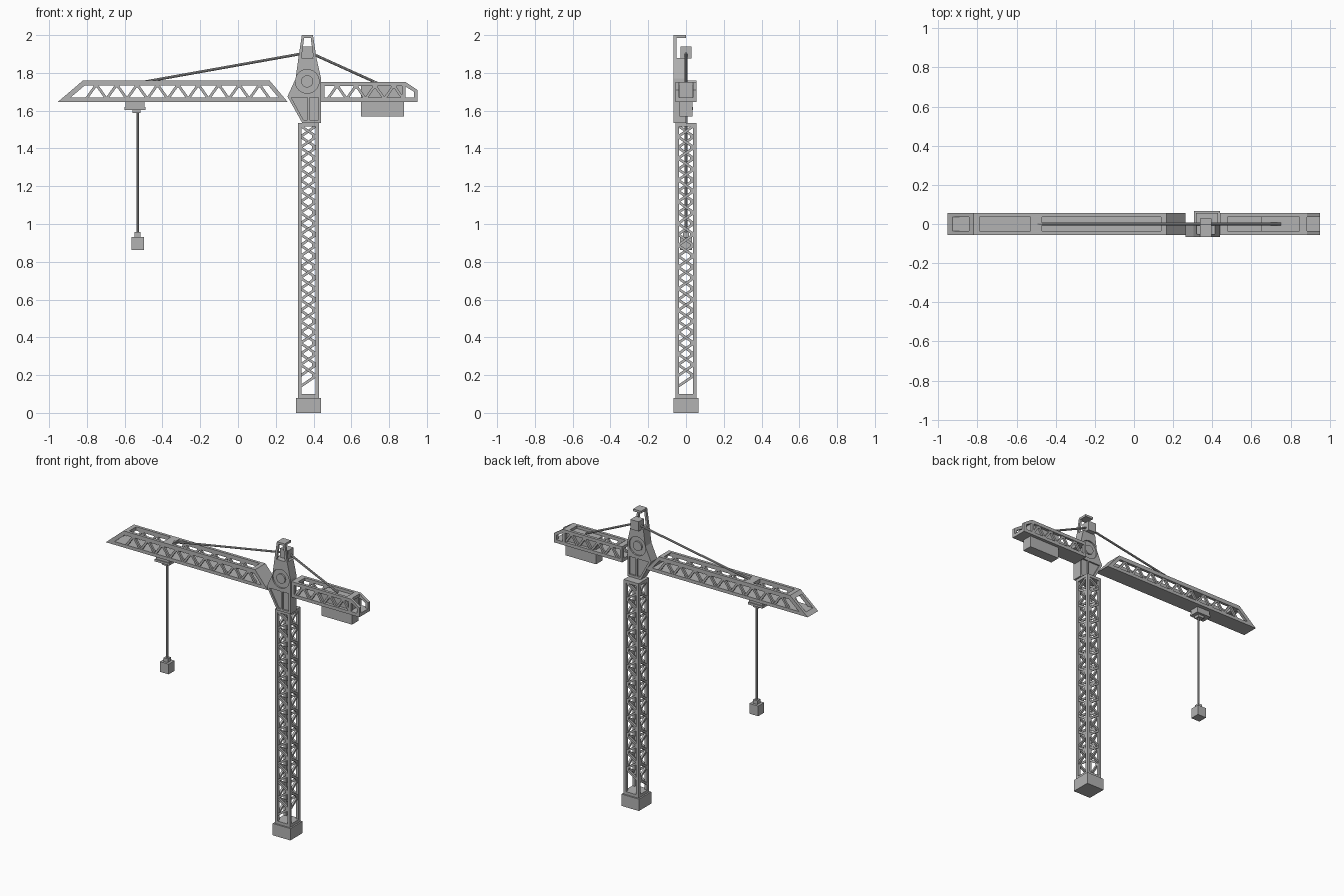
import bpy, bmesh
from math import pi
from mathutils import Matrix, Vector

cube = bpy.data.objects.get("Cube")
if cube:
    bpy.data.objects.remove(cube, do_unlink=True)

grey = bpy.data.materials.new("steel grey")
grey.use_nodes = True
GREY = (0.45, 0.45, 0.45, 1)
grey.diffuse_color = GREY
grey.node_tree.nodes["Principled BSDF"].inputs["Base Color"].default_value = GREY


def box(bm, x, y, z):
    """Box from three (low, high) ranges."""
    size = [r[1] - r[0] for r in (x, y, z)]
    mid = [(r[0] + r[1]) / 2 for r in (x, y, z)]
    bmesh.ops.create_cube(bm, size=1, matrix=Matrix.Translation(mid) @ Matrix.Diagonal((*size, 1)))


def prism(bm, outline, y0, y1):
    """Outline in the xz plane, extruded along y."""
    face = bm.faces.new([bm.verts.new((x, y0, z)) for x, z in outline])
    ext = bmesh.ops.extrude_face_region(bm, geom=[face])
    verts = [v for v in ext["geom"] if isinstance(v, bmesh.types.BMVert)]
    bmesh.ops.translate(bm, verts=verts, vec=(0, y1 - y0, 0))


def strut(bm, a, b, normal, width=0.014, depth=0.014):
    """Flat bar from a to b, its thickness along normal."""
    a, b, n = Vector(a), Vector(b), Vector(normal)
    d = (b - a).normalized()
    rot = Matrix((d, n, d.cross(n))).transposed().to_4x4()
    size = Matrix.Diagonal(((b - a).length, depth, width, 1))
    bmesh.ops.create_cube(bm, size=1, matrix=Matrix.Translation((a + b) / 2) @ rot @ size)


def rod(bm, a, b, radius, sides=8):
    a, b = Vector(a), Vector(b)
    rot = (b - a).to_track_quat("Z", "Y").to_matrix().to_4x4()
    bmesh.ops.create_cone(bm, cap_ends=True, segments=sides, radius1=radius, radius2=radius,
                          depth=(b - a).length, matrix=Matrix.Translation((a + b) / 2) @ rot)


def make(name, bm):
    bmesh.ops.recalc_face_normals(bm, faces=bm.faces[:])
    mesh = bpy.data.meshes.new(name)
    bm.to_mesh(mesh)
    bm.free()
    mesh.materials.append(grey)
    obj = bpy.data.objects.new(name, mesh)
    bpy.context.collection.objects.link(obj)
    return obj


def carve(obj, cutter):
    """Subtract the cutter, then throw it away."""
    mod = obj.modifiers.new("carve", "BOOLEAN")
    mod.operation, mod.solver, mod.object = "DIFFERENCE", "EXACT", cutter
    mesh = bpy.data.meshes.new_from_object(obj.evaluated_get(bpy.context.evaluated_depsgraph_get()))
    obj.modifiers.clear()
    obj.data = mesh
    bpy.data.objects.remove(cutter, do_unlink=True)


MAST_X = 0.373
HALF = 0.056
CHORD = 0.019
SIDES = ((-HALF, CHORD - HALF), (HALF - CHORD, HALF))

# Foundation block
bm = bmesh.new()
box(bm, (MAST_X - 0.066, MAST_X + 0.066), (-0.066, 0.066), (0, 0.08))
make("foundation", bm)

# Mast posts and end plates
bm = bmesh.new()
for x in SIDES:
    for y in SIDES:
        box(bm, (MAST_X + x[0], MAST_X + x[1]), y, (0.08, 1.535))
for z in ((0.08, 0.1), (1.515, 1.535)):
    box(bm, (MAST_X - HALF, MAST_X + HALF), (-HALF, HALF), z)
make("mast_posts", bm)

# Mast lattice: opposite faces are half a step out of phase
bm = bmesh.new()
STEP = 0.115
for axis in (0, 1):
    for side in (-1, 1):
        def at(u, z):
            p = (u, side * 0.046) if axis == 0 else (side * 0.046, u)
            return (MAST_X + p[0], p[1], z)
        normal = (0, 1, 0) if axis == 0 else (1, 0, 0)
        start = 0.14 if side < 0 else 0.14 + STEP / 2
        for k in range(12):
            z = start + k * STEP
            node = z + STEP / 2
            strut(bm, at(-0.042, z), at(0.042, node), normal)
            if z + STEP < 1.53:
                strut(bm, at(0.042, node), at(-0.042, z + STEP), normal)
            strut(bm, at(0.02, node), at(0.042, node), normal, 0.024)
make("mast_lattice", bm)


def side_lattice(bm, first, count, step, low, high):
    """Zigzag on both sides of an arm, with gussets under the top chord."""
    for y in (-0.046, 0.046):
        for k in range(count):
            x = first + k * step
            for s in (-1, 1):
                strut(bm, (x + s * step / 2, y, low), (x, y, high), (0, 1, 0))
            strut(bm, (x, y, high - 0.015), (x, y, high + 0.005), (0, 1, 0), 0.028)


# Main jib
bm = bmesh.new()
prism(bm, [(-0.953, 1.647), (0.262, 1.647), (0.243, 1.669), (-0.927, 1.669)], -HALF, HALF)
prism(bm, [(0.262, 1.647), (0.167, 1.76), (0.138, 1.76), (0.233, 1.647)], -HALF, HALF)
for y in SIDES:
    box(bm, (-0.82, 0.16), y, (1.733, 1.76))
    prism(bm, [(-0.953, 1.647), (-0.82, 1.76), (-0.78, 1.76), (-0.913, 1.647)], *y)
for x in ((-0.815, -0.79), (-0.53, -0.47)):
    box(bm, x, (-HALF, HALF), (1.735, 1.76))
prism(bm, [(-0.844, 1.74), (-0.82, 1.76), (-0.79, 1.76), (-0.82, 1.735)], -HALF, HALF)
side_lattice(bm, -0.75, 9, 0.108, 1.662, 1.738)
make("main_jib", bm)

# Counter jib with open sloping tail
bm = bmesh.new()
box(bm, (0.44, 0.95), (-HALF, HALF), (1.647, 1.669))
for y in SIDES:
    box(bm, (0.44, 0.88), y, (1.731, 1.753))
    box(bm, (0.44, 0.458), y, (1.647, 1.753))
    box(bm, (0.868, 0.886), y, (1.647, 1.75))
    prism(bm, [(0.86, 1.753), (0.885, 1.753), (0.95, 1.71), (0.95, 1.65),
               (0.932, 1.65), (0.932, 1.7), (0.88, 1.731), (0.86, 1.731)], *y)
for x in ((0.44, 0.477), (0.845, 0.885)):
    box(bm, x, (-HALF, HALF), (1.733, 1.753))
side_lattice(bm, 0.525, 4, 0.1, 1.662, 1.733)
make("counter_jib", bm)

# Counterweight
bm = bmesh.new()
box(bm, (0.65, 0.88), (-0.035, 0.035), (1.57, 1.735))
make("counterweight", bm)

# Tower head
bm = bmesh.new()
prism(bm, [(0.262, 1.675), (0.305, 1.77), (0.32, 1.88), (0.415, 1.88),
           (0.44, 1.77), (0.44, 1.535), (0.34, 1.535)], -0.066, 0)
head = make("tower_head", bm)

# Recessed panels and round ring grooves on both faces of the head
for y0, y1 in ((-0.08, -0.056), (-0.01, 0.02)):
    bm = bmesh.new()
    prism(bm, [(0.282, 1.67), (0.368, 1.67), (0.368, 1.55), (0.347, 1.55)], y0, y1)
    box(bm, (0.379, 0.426), (y0, y1), (1.55, 1.67))
    carve(head, make("panel_cutter", bm))
    bm = bmesh.new()
    rod(bm, (0.366, y0, 1.755), (0.366, y1, 1.755), 0.063, 32)
    carve(head, make("ring_cutter", bm))
bm = bmesh.new()
rod(bm, (0.366, -0.066, 1.755), (0.366, 0, 1.755), 0.032, 32)
make("slewing_hub", bm)

# Peak frame above the head
bm = bmesh.new()
centre = 0.3675
for s in (-1, 1):
    leg = [(0.0475, 1.88), (0.0295, 2.0), (0.0155, 2.0), (0.0315, 1.88)]
    prism(bm, [(centre + s * u, z) for u, z in leg], -0.066, -0.05)
box(bm, (0.338, 0.397), (-0.066, 0), (1.985, 2.0))
make("peak_frame", bm)

# Cable anchor block and stay cables
bm = bmesh.new()
box(bm, (0.336, 0.397), (-0.029, 0.029), (1.875, 1.94))
make("cable_anchor", bm)
bm = bmesh.new()
rod(bm, (-0.5, 0, 1.752), (0.345, 0, 1.903), 0.007)
rod(bm, (0.39, 0, 1.903), (0.75, 0, 1.74), 0.007)
make("stay_cables", bm)

# Trolley
bm = bmesh.new()
box(bm, (-0.595, -0.495), (-0.03, 0.03), (1.617, 1.65))
box(bm, (-0.6, -0.49), (-0.036, 0.036), (1.604, 1.619))
box(bm, (-0.558, -0.515), (-0.02, 0.02), (1.587, 1.606))
make("trolley", bm)

# Hoist cable and hook block
bm = bmesh.new()
rod(bm, (-0.531, 0, 0.94), (-0.531, 0, 1.6), 0.007)
make("hoist_cable", bm)
bm = bmesh.new()
box(bm, (-0.564, -0.498), (-0.032, 0.032), (0.863, 0.932))
box(bm, (-0.547, -0.515), (-0.016, 0.016), (0.93, 0.957))
make("hook_block", bm)
